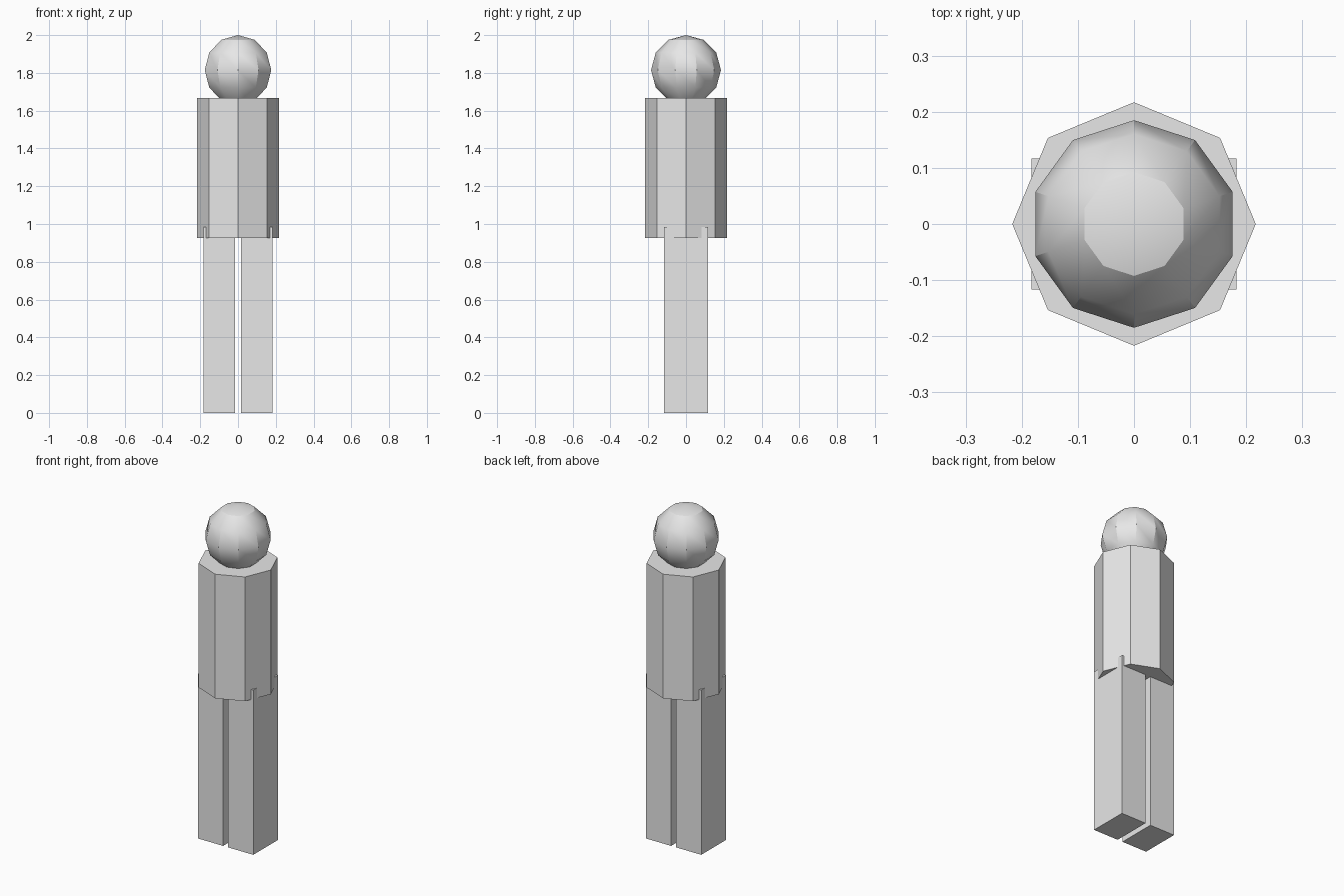
import bpy
import math

cube = bpy.data.objects.get("Cube")
if cube:
    bpy.data.objects.remove(cube, do_unlink=True)

# Single plain colour
grey = bpy.data.materials.new("light_grey")
grey.use_nodes = True
colour = (0.8, 0.8, 0.8, 1)
grey.diffuse_color = colour
bsdf = next(n for n in grey.node_tree.nodes if n.type == 'BSDF_PRINCIPLED')
bsdf.inputs["Base Color"].default_value = colour


def finish(name):
    obj = bpy.context.object
    obj.name = name
    obj.data.name = name
    obj.data.materials.append(grey)
    return obj


# Legs: square posts whose tops run up into the torso
LEG_HEIGHT = 0.985
for name, side in (("left_leg", 1), ("right_leg", -1)):
    bpy.ops.mesh.primitive_cube_add(size=1, location=(side * 0.1, 0, LEG_HEIGHT / 2))
    leg = finish(name)
    leg.scale = (0.166, 0.234, LEG_HEIGHT)
    bpy.ops.object.transform_apply(location=False, rotation=False, scale=True)

# Torso: eight-sided prism with corners on the axes
BOTTOM, TOP = 0.925, 1.668
bpy.ops.mesh.primitive_cylinder_add(vertices=8, radius=0.217, depth=TOP - BOTTOM,
                                    location=(0, 0, (BOTTOM + TOP) / 2))
finish("torso")

# Head: coarse ball with a corner facing front and back
RADIUS = 0.185
bpy.ops.mesh.primitive_uv_sphere_add(segments=10, ring_count=6, radius=RADIUS,
                                     location=(0, 0, 2 - RADIUS))
head = finish("head")
if max(v.co.y for v in head.data.vertices) < RADIUS * 0.99:
    head.rotation_euler.z = math.pi / 2
bpy.ops.object.shade_smooth_by_angle(angle=math.radians(30))
